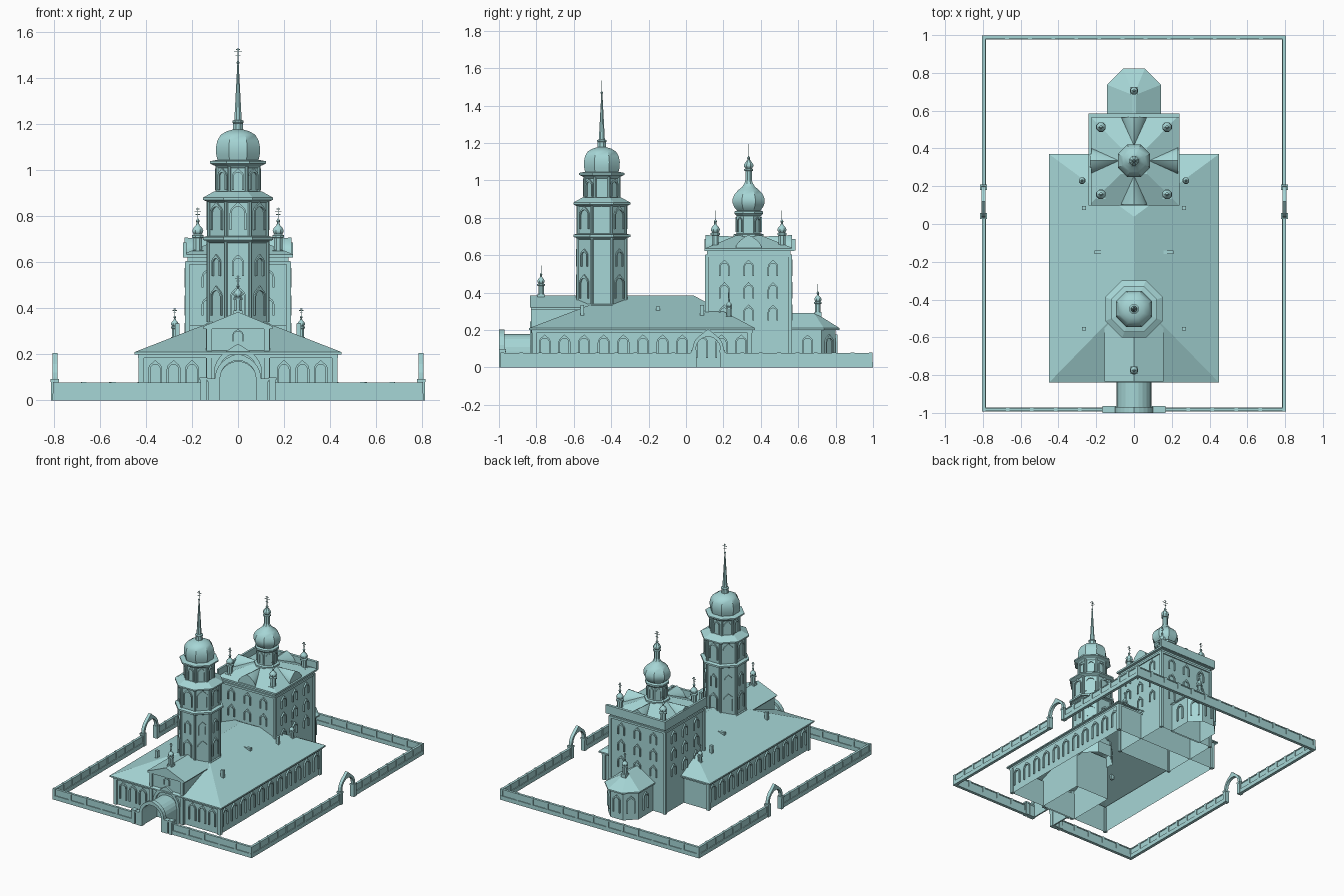
import bpy, bmesh, math
from math import sin, cos, pi
from mathutils import Matrix, Vector

cube = bpy.data.objects.get("Cube")
if cube:
    bpy.data.objects.remove(cube)

stone = bpy.data.materials.new("pale_teal")
stone.use_nodes = True
COLOUR = (0.38, 0.67, 0.67, 1)
stone.diffuse_color = COLOUR
stone.node_tree.nodes["Principled BSDF"].inputs["Base Color"].default_value = COLOUR


def finish(name, bm, smooth=False):
    bmesh.ops.recalc_face_normals(bm, faces=bm.faces[:])
    me = bpy.data.meshes.new(name)
    bm.to_mesh(me)
    bm.free()
    me.materials.append(stone)
    ob = bpy.data.objects.new(name, me)
    bpy.context.scene.collection.objects.link(ob)
    if smooth:
        bpy.ops.object.select_all(action='DESELECT')
        ob.select_set(True)
        bpy.context.view_layer.objects.active = ob
        bpy.ops.object.shade_smooth_by_angle(angle=math.radians(32))
    return ob


def loft(name, rings, top=True, bottom=False, smooth=False):
    """Skin a stack of closed rings that share one point count."""
    bm = bmesh.new()
    loops = [[bm.verts.new(p) for p in r] for r in rings]
    n = len(loops[0])
    for a, b in zip(loops, loops[1:]):
        for i in range(n):
            j = (i + 1) % n
            bm.faces.new((a[i], a[j], b[j], b[i]))
    if top:
        bm.faces.new(loops[-1])
    if bottom:
        bm.faces.new(loops[0])
    bmesh.ops.remove_doubles(bm, verts=bm.verts[:], dist=0.0003)
    return finish(name, bm, smooth)


def rect(x0, x1, y0, y1, z):
    return [(x0, y0, z), (x1, y0, z), (x1, y1, z), (x0, y1, z)]


def box(name, x0, x1, y0, y1, z0, z1, closed=True):
    return loft(name, [rect(x0, x1, y0, y1, z0), rect(x0, x1, y0, y1, z1)], closed, closed)


def lathe(name, x, y, profile, n=8, smooth=False, bottom=False):
    """Turn (apothem, z) pairs into an n-sided tower with flats on the axes."""
    k = 1 / cos(pi / n)
    rings = [[(x + r * k * cos(2 * pi * (i + .5) / n), y + r * k * sin(2 * pi * (i + .5) / n), z)
              for i in range(n)] for r, z in profile]
    return loft(name, rings, True, bottom, smooth)


def arch(name, x, y, z, ang, w, h, t, depth, keel=0.15):
    """Pointed arch band of half width w, facing -y when ang is 0."""
    def outline(r, tip):
        pts = [(r, 0)]
        for i in range(13):
            a = pi * i / 12
            pts.append((r * cos(a), h - w + r * sin(a) + tip * max(0, 1 - abs(a - pi / 2) / .7) ** 2))
        return pts + [(-r, 0)]
    outer, inner = outline(w, keel * w), outline(w - t, 0)
    m = Matrix.Translation((x, y, z)) @ Matrix.Rotation(ang, 4, 'Z')
    bm = bmesh.new()
    rows = [[bm.verts.new(m @ Vector((p[0], d, p[1]))) for p in o]
            for o, d in ((outer, 0), (outer, -depth), (inner, -depth), (inner, 0))]
    for k in range(4):
        a, b = rows[k], rows[(k + 1) % 4]
        for i in range(len(a) - 1):
            bm.faces.new((a[i], a[i + 1], b[i + 1], b[i]))
    for i in (0, -1):
        bm.faces.new([r[i] for r in rows])
    return finish(name, bm)


def cross(name, x, y, z, s):
    box(name + "_upright", x - .0015, x + .0015, y - .0015, y + .0015, z, z + s)
    for f, w in ((.7, .3), (.88, .15), (.4, .18)):
        box(name + "_bar", x - w * s, x + w * s, y - .0015, y + .0015, z + f * s - .0015, z + f * s + .0015)


def cupola(name, x, y, z, s=1.0):
    """Small drum with cornice, onion and cross."""
    box(name + "_plinth", x - .024 * s, x + .024 * s, y - .024 * s, y + .024 * s, z - .04, z + .014 * s)
    lathe(name + "_drum", x, y, [(r * s, z + h * s) for r, h in (
        (.018, 0), (.018, .068), (.025, .07), (.025, .08), (.016, .085))])
    lathe(name + "_onion", x, y, [(r * s, z + h * s) for r, h in (
        (.016, .084), (.023, .093), (.024, .1), (.019, .112), (.009, .122), (.006, .13),
        (.006, .137), (.009, .142), (.005, .149), (.001, .153))], smooth=True)
    cross(name + "_cross", x, y, z + .15 * s, .05 * s)


# Refectory hall: open-bottomed walls, hipped roof
box("hall_walls", -.42, .42, -.81, .34, 0, .2, False)
box("hall_cornice", -.435, .435, -.825, .355, .185, .2, False)
loft("hall_roof", [rect(-.45, .45, -.84, .37, .2), rect(-.45, .45, -.84, .37, .21),
                   rect(-.002, .002, -.38, .04, .385)])
for s in (-1, 1):
    for i in range(11):
        arch("hall_window", s * .42, -.755 + i * .105, .05, s * pi / 2, .032, .115, .009, .01, .35)
    for x in (.2, .28, .36):
        arch("hall_front_window", s * x, -.81, .05, 0, .03, .115, .009, .01, .35)
    for y in (-.81, .34):
        box("hall_corner_pier", s * .42 - .012, s * .42 + .012, y - .012, y + .012, 0, .19)
    for y in (-.555, .085):
        box("chimney", s * .265 - .01, s * .265 + .01, y - .01, y + .01, .25, .335)
    box("roof_dormer", s * .18 - .03, s * .18 + .03, -.16, -.14, .28, .325)
    cupola("side_cupola", s * .275, .23, .265, .68)

# Front gable with pediment
box("gable_walls", -.14, .14, -.82, -.45, 0, .32, False)
bm = bmesh.new()
tri = [[bm.verts.new((x, y, z)) for x, z in ((-.155, .32), (.155, .32), (0, .385))] for y in (-.835, -.45)]
for i in range(3):
    j = (i + 1) % 3
    bm.faces.new((tri[0][i], tri[0][j], tri[1][j], tri[1][i]))
bm.faces.new(tri[0])
finish("gable_roof", bm)
box("gable_cornice", -.15, .15, -.83, -.45, .31, .322)
for s in (-1, 1):
    box("gable_pilaster", s * .125 - .012, s * .125 + .012, -.83, -.81, 0, .31)
arch("gable_portal", 0, -.82, 0, 0, .105, .225, .02, .014, .2)
arch("gable_icon_frame", 0, -.82, .255, 0, .025, .05, .006, .008)
cupola("gable_cupola", 0, -.775, .38, .82)

# Barrel-vaulted entry passage and front gate
arch("entry_vault", 0, -.815, 0, 0, .092, .178, .01, .17, 0)
arch("front_gate", 0, -.97, 0, 0, .1, .195, .022, .03, .08)
for s in (-1, 1):
    for x, w, h in ((.11, .02, .095), (.15, .013, .1)):
        box("gate_pier", s * x - w, s * x + w, -1, -.965, 0, h)
        box("gate_pier_cap", s * x - w - .004, s * x + w + .004, -1, -.963, h - .012, h)

# Bell tower
TY = -.45
lathe("tower_lower", 0, TY, [(.13, .25), (.13, .685), (.138, .69), (.138, .695), (.152, .697), (.152, .71), (.133, .715)])
lathe("tower_base_band", 0, TY, [(.137, .25), (.137, .335), (.13, .34)])
lathe("tower_middle", 0, TY, [(.128, .71), (.128, .86), (.138, .865), (.152, .872), (.152, .882), (.105, .908)])
lathe("tower_belfry", 0, TY, [(.092, .9), (.092, 1.01), (.1, 1.02), (.122, 1.03), (.122, 1.04), (.09, 1.046)])
lathe("tower_dome", 0, TY, [(.088, 1.04), (.095, 1.07), (.096, 1.1), (.09, 1.13), (.075, 1.155),
                            (.05, 1.17), (.022, 1.178)], smooth=True)
lathe("tower_spire", 0, TY, [(.022, 1.175), (.022, 1.205), (.025, 1.208), (.025, 1.215), (.016, 1.22), (.003, 1.465)])
lathe("spire_ball", 0, TY, [(.001, 1.46), (.006, 1.466), (.006, 1.472), (.001, 1.478)], smooth=True)
cross("spire_cross", 0, TY, 1.475, .058)
for i in range(8):
    a = i * pi / 4
    dx, dy = sin(a), -cos(a)
    for r, z, w, h in ((.13, .37, .034, .115), (.13, .54, .026, .085), (.128, .74, .036, .11), (.092, .915, .026, .085)):
        arch("tower_window", dx * r, TY + dy * r, z, a, w, h, .008, .008, .35)
    b = a + pi / 8
    for r, z0, z1 in ((.139, .34, .69), (.137, .71, .865), (.098, .9, 1.02)):
        lathe("tower_corner_shaft", sin(b) * r, TY - cos(b) * r, [(.008, z0), (.008, z1)])

# Main church block
CY = .335
box("church_walls", -.22, .22, .112, .56, 0, .63, False)
box("church_string_course", -.228, .228, .104, .568, .59, .605)
loft("church_roof", [rect(-.24, .24, .098, .578, .622), rect(-.24, .24, .098, .578, .635),
                     rect(-.07, .07, CY - .07, CY + .07, .705)], True, True)
box("parapet_side", -.24, -.225, .098, .585, .625, .687)
box("parapet_back", -.24, .24, .565, .585, .625, .687)
for i in range(4):
    a = i * pi / 2
    dx, dy = sin(a), -cos(a)
    # Half-cone dormer narrowing towards the drum
    bm = bmesh.new()
    tip = bm.verts.new((dx * .08, CY + dy * .08, .7))
    rim = []
    for k in range(13):
        t = pi * k / 12
        u, h = .07 * cos(t), .062 * sin(t) + .014 * max(0, 1 - abs(t - pi / 2) / .6)
        rim.append(bm.verts.new((dx * .232 - dy * u, CY + dy * .232 + dx * u, .632 + h)))
    for p, q in zip(rim, rim[1:]):
        bm.faces.new((p, q, tip))
    bm.faces.new(rim)
    finish("roof_kokoshnik", bm, True)
    # Windows and corner piers
    for z in (.25, .37, .49):
        for u in (-.13, 0, .13):
            arch("church_window", dx * .222 - dy * u, CY + dy * .224 + dx * u, z, a, .028, .075, .008, .01, .4)
    sx, sy = (1 if i in (0, 1) else -1), (1 if i in (1, 2) else -1)
    box("church_corner_pier", sx * .22 - .01, sx * .22 + .01, CY + sy * .223 - .01, CY + sy * .223 + .01, 0, .6)
    cupola("corner_cupola", sx * .175, CY + sy * .178, .638)
lathe("central_drum", 0, CY, [(.08, .68), (.08, .712), (.064, .716), (.064, .81), (.076, .822), (.076, .834), (.06, .84)])
for i in range(8):
    a = i * pi / 4
    arch("drum_window", sin(a) * .064, CY - cos(a) * .064, .725, a, .018, .075, .005, .006, .3)
lathe("central_onion", 0, CY, [(.06, .838), (.076, .855), (.086, .88), (.086, .9), (.076, .925), (.056, .948),
                               (.035, .965), (.022, .985), (.018, 1.0)], smooth=True)
lathe("onion_lantern", 0, CY, [(.018, .99), (.018, 1.05), (.024, 1.052), (.024, 1.06), (.018, 1.064)])
lathe("lantern_onion", 0, CY, [(.016, 1.062), (.025, 1.075), (.025, 1.085), (.014, 1.102), (.006, 1.112),
                               (.009, 1.12), (.002, 1.13)], smooth=True)
cross("central_cross", 0, CY, 1.125, .07)


# Apse with chamfered end and hipped roof
def apse_ring(w, c, y1, z):
    return [(-w, .55, z), (w, .55, z), (w, y1 - (w - c), z), (c, y1, z), (-c, y1, z), (-w, y1 - (w - c), z)]


loft("apse_walls", [apse_ring(.125, .05, .8, 0), apse_ring(.125, .05, .8, .205)], False)
loft("apse_roof", [apse_ring(.142, .057, .822, .2), apse_ring(.142, .057, .822, .21), apse_ring(.01, .004, .69, .292)])
for x, y, a in ((.125, .65, pi / 2), (.0875, .7625, pi * .75), (0, .8, pi), (-.0875, .7625, -pi * .75), (-.125, .65, -pi / 2)):
    arch("apse_window", x, y, .05, a, .03, .115, .009, .01, .35)
cupola("apse_cupola", 0, .705, .285, .8)


# Perimeter fence: plinth, panels and posts
def fence(x0, y0, x1, y1, count):
    def slab(name, t, z0, z1):
        box(name, min(x0, x1) - t, max(x0, x1) + t, min(y0, y1) - t, max(y0, y1) + t, z0, z1)
    slab("fence_plinth", .011, 0, .03)
    slab("fence_panel", .005, .03, .072)
    slab("fence_coping", .009, .07, .078)
    for i in range(count + 1):
        x, y = x0 + (x1 - x0) * i / count, y0 + (y1 - y0) * i / count
        box("fence_post", x - .01, x + .01, y - .01, y + .01, 0, .08)


GY = .118
fence(-.795, .988, .795, .988, 13)
for s in (-1, 1):
    fence(s * .16, -.982, s * .795, -.982, 5)
    fence(s * .795, -.982, s * .795, GY - .085, 10)
    fence(s * .795, GY + .085, s * .795, .988, 8)
    # Side gates
    arch("side_gate", s * .785, GY, 0, s * pi / 2, .083, .182, .018, .022, .3)
    for d in (-1, 1):
        y = GY + d * .076
        box("side_gate_pier", s * .797 - .016, s * .797 + .016, y - .013, y + .013, 0, .09)
        box("side_gate_cap", s * .797 - .018, s * .797 + .018, y - .015, y + .015, .08, .092)
